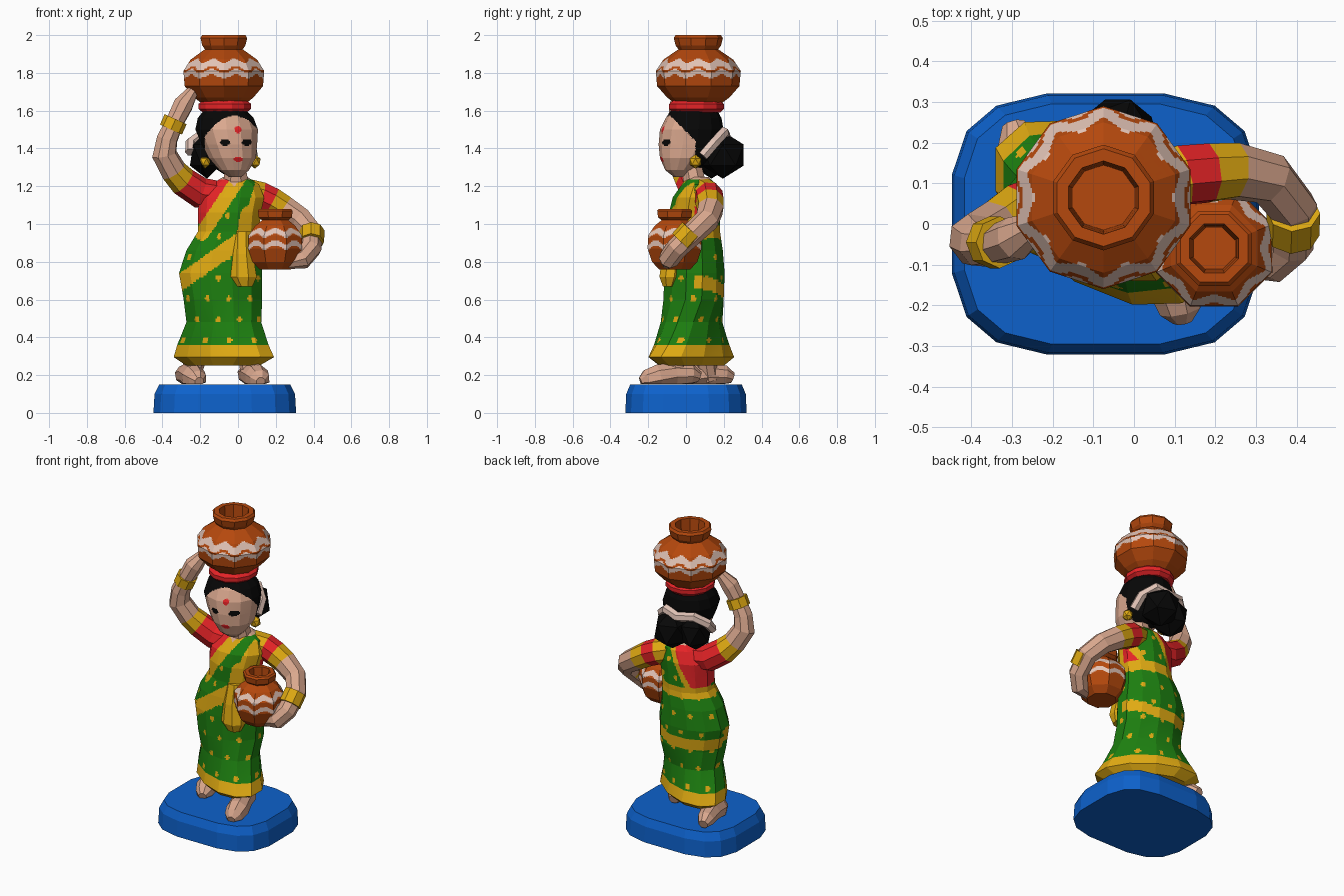
import bpy, bmesh
from math import sin, cos, pi, hypot, atan2, copysign
from mathutils import Vector, Quaternion

if "Cube" in bpy.data.objects:
    bpy.data.objects.remove(bpy.data.objects["Cube"])

COLOURS = {
    "blue": (0.004, 0.12, 0.6), "green": (0.012, 0.21, 0.005), "gold": (0.74, 0.4, 0.006),
    "red": (0.78, 0.017, 0.02), "clay": (0.46, 0.065, 0.004), "skin": (0.7, 0.39, 0.27),
    "pale": (0.76, 0.55, 0.47), "black": (0.002, 0.002, 0.002),
}
NAMES = list(COLOURS)
MATS = []
for name, rgb in COLOURS.items():
    m = bpy.data.materials.new(name)
    m.use_nodes = True
    m.diffuse_color = (*rgb, 1)
    m.specular_intensity = 0
    bsdf = m.node_tree.nodes["Principled BSDF"]
    bsdf.inputs["Base Color"].default_value = (*rgb, 1)
    bsdf.inputs["Roughness"].default_value = 0.9
    MATS.append(m)


def finish(name, bm, rule, cuts=0):
    """Refine the flat facets, colour each face by a rule, make the object."""
    if cuts:
        bmesh.ops.subdivide_edges(bm, edges=bm.edges[:], cuts=cuts, use_grid_fill=True)
    bmesh.ops.recalc_face_normals(bm, faces=bm.faces[:])
    for f in bm.faces:
        c = rule if isinstance(rule, str) else rule(f.calc_center_median())
        f.material_index = NAMES.index(c)
    me = bpy.data.meshes.new(name)
    bm.to_mesh(me)
    bm.free()
    for m in MATS:
        me.materials.append(m)
    ob = bpy.data.objects.new(name, me)
    bpy.context.collection.objects.link(ob)
    return ob


def bridge(rings):
    """Join closed rings of points into a capped surface."""
    bm = bmesh.new()
    vs = [[bm.verts.new(p) for p in r] for r in rings]
    n = len(vs[0])
    for a, b in zip(vs, vs[1:]):
        for i in range(n):
            j = (i + 1) % n
            bm.faces.new((a[i], a[j], b[j], b[i]))
    bm.faces.new(vs[0][::-1])
    bm.faces.new(vs[-1])
    return bm


def loft(name, rings, n, rule, cuts=0, power=1):
    """Stack of ellipses: z, centre x, centre y, radius x, radius y."""
    def soft(v):
        return copysign(abs(v) ** power, v)
    pts = [[(cx + rx * soft(cos(2 * pi * (i + .5) / n)), cy + ry * soft(sin(2 * pi * (i + .5) / n)), z)
            for i in range(n)] for z, cx, cy, rx, ry in rings]
    return finish(name, bridge(pts), rule, cuts)


def tube(name, path, colours, n=8):
    """Tapered limb along (x, y, z, radius) points, one colour per segment."""
    p = [Vector(q[:3]) for q in path]
    tang = [(p[min(i + 1, len(p) - 1)] - p[max(i - 1, 0)]).normalized() for i in range(len(p))]
    rot, prev, rings = Quaternion(), Vector((0, 0, 1)), []
    for c, t, q in zip(p, tang, path):
        rot = prev.rotation_difference(t) @ rot
        prev = t
        rings.append([c + rot @ Vector((q[3] * cos(2 * pi * i / n), q[3] * sin(2 * pi * i / n), 0))
                      for i in range(n)])
    ob = finish(name, bridge(rings), colours[0])
    for f in ob.data.polygons:
        seg = min(f.index // n, len(colours) - 1)
        f.material_index = NAMES.index(colours[seg])
    return ob


def ball(name, centre, size, colour):
    bm = bmesh.new()
    bmesh.ops.create_icosphere(bm, subdivisions=1, radius=1)
    for v in bm.verts:
        v.co = Vector(centre) + v.co * Vector(size)
    return finish(name, bm, colour)


def near(x, z, a, b):
    """Distance from (x, z) to the segment a-b."""
    dx, dz = b[0] - a[0], b[1] - a[1]
    t = max(0, min(1, ((x - a[0]) * dx + (z - a[1]) * dz) / (dx * dx + dz * dz)))
    return hypot(x - a[0] - t * dx, z - a[1] - t * dz)


# Plinth
loft("plinth", [(z, -.07, 0, .382 * s, .325 * s) for z, s in ((0, 1), (.1, .985), (.15, .92))],
     16, "blue", power=.6)

# Feet and ankles, the left one a step ahead
FEET = {
    "left": [(.04, .07, .19, .03), (.05, .03, .205, .055), (.07, -.06, .205, .062),
             (.1, -.15, .19, .068), (.115, -.21, .175, .055), (.12, -.24, .165, .025)],
    "right": [(-.295, .245, .185, .03), (-.285, .205, .2, .052), (-.26, .12, .205, .06),
              (-.235, .02, .19, .066), (-.215, -.04, .175, .052), (-.205, -.07, .165, .025)],
}
for side, path in FEET.items():
    foot = tube(side + "_foot", path, ["skin"])
    for v in foot.data.vertices:
        v.co.z = max(v.co.z, .152)
    x, y = path[2][:2]
    tube(side + "_ankle", [(x, y, .18, .055), (x * .7, y * .7, .4, .055)], ["skin"])

# Dress: skirt, blouse and draped sash
BORDERS = [((.01, 1.25), (-.19, .95), .037), ((.13, 1.22), (.05, .94), .037),
           ((.05, .94), (-.32, .68), .042), ((.07, 1.04), (.03, .8), .06)]


def dress(p):
    x, y, z = p
    if z < .365:
        return "gold"
    if z > 1.236 or (y < .045 and z > 1.2 + abs(x + .02)):
        return "skin"
    if y < .045:
        if any(near(x, z, a, b) < w for a, b, w in BORDERS):
            return "gold"
        if z > 1 and (x < -.18 + (z - .94) * .62 or x > .05 + (z - .94) * .3):
            return "red"
    else:
        if abs(z - .96) < .035 or abs(z - .65 - .3 * max(0, x)) < .035:
            return "gold"
        if z > .99:
            d = near(x, z, (.08, 1.22), (-.05, .96))
            if d > .07:
                return "gold" if d < .1 else "red"
    row = z // .11
    u = (atan2(y - .04, x + .08) * 1.45 + .5 * (row % 2)) % 1 - .5
    v = (z / .11) % 1 - .5
    return "gold" if hypot(u * .14, v * .11) < .016 else "green"


gown = loft("dress", [
    (.25, -.08, .03, .2, .155), (.295, -.075, .03, .275, .205), (.36, -.08, .03, .25, .185),
    (.48, -.075, .03, .205, .16), (.6, -.08, .04, .215, .165), (.74, -.092, .045, .228, .165),
    (.86, -.08, .045, .2, .155), (.96, -.05, .045, .168, .14), (1.06, -.045, .045, .172, .14),
    (1.14, -.035, .055, .18, .13), (1.21, -.015, .07, .13, .095), (1.25, -.015, .06, .065, .06),
], 12, dress, cuts=11)
# The striding legs swing the hem forward on the left and back on the right
for v in gown.data.vertices:
    v.co.y -= .4 * (v.co.x + .08) * max(0, min(1, (.6 - v.co.z) / .3))

# Gathered sash end below the small pot
loft("sash_end", [(.67, .035, -.09, .045, .035), (.72, .025, -.085, .08, .06), (.84, .02, -.07, .065, .06),
                  (.96, .02, -.05, .055, .05)], 8, "gold")

# Neck and head
loft("neck", [(1.2, -.01, .05, .075, .065), (1.3, -.015, .03, .06, .06)], 8, "skin")


def head(p):
    x, y, z = p
    if y < -.03:
        for ex in (-.068, .047):
            if hypot((x - ex) / .026, (z - 1.432) / .017) < 1:
                return "black"
        if hypot(x, z - 1.5) < .018 or hypot(x / .024, (z - 1.343) / .014) < 1:
            return "red"
    if z < 1.575 - 4 * (x + .01) ** 2 and y < .05 and z < 1.47 - (y - .02) and x > -.175:
        return "skin"
    return "skin" if z < 1.3 else "black"


loft("head", [
    (1.25, -.015, -.03, .035, .035), (1.285, -.02, -.03, .08, .08), (1.35, -.03, 0, .128, .138),
    (1.42, -.045, .02, .15, .165), (1.5, -.06, .03, .17, .168), (1.56, -.065, .04, .152, .148),
    (1.62, -.07, .045, .1, .11)], 14, head, cuts=11)

# Hair bun, garland and earrings
ball("left_bun_lobe", (-.04, .195, 1.365), (.115, .13, .125), "black")
ball("right_bun_lobe", (-.165, .135, 1.365), (.1, .125, .125), "black")
garland = [(-.25, .09, 1.38), (-.25, .135, 1.43), (-.185, .185, 1.475), (-.085, .21, 1.46),
           (.0, .2, 1.485), (.065, .15, 1.43), (.075, .09, 1.36)]
tube("garland", [(*p, .03) for p in garland], ["pale"], 6)
for side, x in (("left", .09), ("right", -.175)):
    ball(side + "_earring", (x, .05, 1.33), (.033, .035, .037), "gold")

# Arms with sleeves, cuffs and bangles
tube("right_arm", [
    (-.09, .06, 1.15, .075), (-.2, .05, 1.165, .082), (-.29, .02, 1.225, .078), (-.34, -.01, 1.28, .07),
    (-.39, -.04, 1.37, .068), (-.375, -.05, 1.45, .058), (-.335, -.05, 1.54, .05),
    (-.29, -.035, 1.63, .055), (-.235, 0, 1.71, .03)], ["red", "red", "gold"] + ["skin"] * 6)
tube("right_bangle", [(-.355, -.045, 1.5, .064), (-.33, -.045, 1.555, .064)], ["gold"])
tube("left_arm", [
    (.04, .09, 1.17, .075), (.115, .12, 1.15, .078), (.18, .125, 1.12, .076), (.245, .13, 1.08, .072),
    (.335, .11, 1.02, .066), (.39, .04, .955, .062), (.385, -.05, .87, .058),
    (.34, -.09, .815, .056), (.25, -.1, .79, .03)], ["gold", "red", "gold"] + ["skin"] * 6)
tube("left_bangle", [(.392, .03, .965, .066), (.39, -.025, .905, .066)], ["gold"])


# Clay pots with wavy painted bands
def pot(name, cx, cy, profile, n, bands, waves):
    """Bands are (height, half width) pairs on the outer body."""
    def paint(p):
        wave = .011 * cos(waves * atan2(p.y - cy, p.x - cx))
        outer = hypot(p.x - cx, p.y - cy) > profile[0][1]
        return "pale" if outer and any(abs(p.z - b - wave) < w for b, w in bands) else "clay"
    loft(name, [(z, cx, cy, r, r) for z, r in profile], n, paint, cuts=9)


pot("head_pot", -.075, .065, [
    (1.64, .125), (1.67, .165), (1.73, .218), (1.81, .225), (1.87, .185), (1.925, .105), (1.945, .12),
    (1.985, .13), (2, .12), (2, .09), (1.92, .085), (1.82, .08)], 10, ((1.845, .02), (1.795, .014)), 10)
pot("hip_pot", .197, -.06, [
    (.76, .09), (.8, .13), (.87, .155), (.94, .152), (.99, .115), (1.02, .075), (1.035, .095),
    (1.07, .1), (1.08, .09), (1.08, .065), (1.02, .06), (.93, .055)], 8, ((.955, .015), (.89, .013)), 8)

# Padded ring under the large pot
loft("carrying_ring", [(1.59, -.07, .055, .12, .13), (1.61, -.07, .055, .145, .15),
                       (1.635, -.07, .055, .145, .15), (1.66, -.07, .055, .115, .12)], 12, "red")
